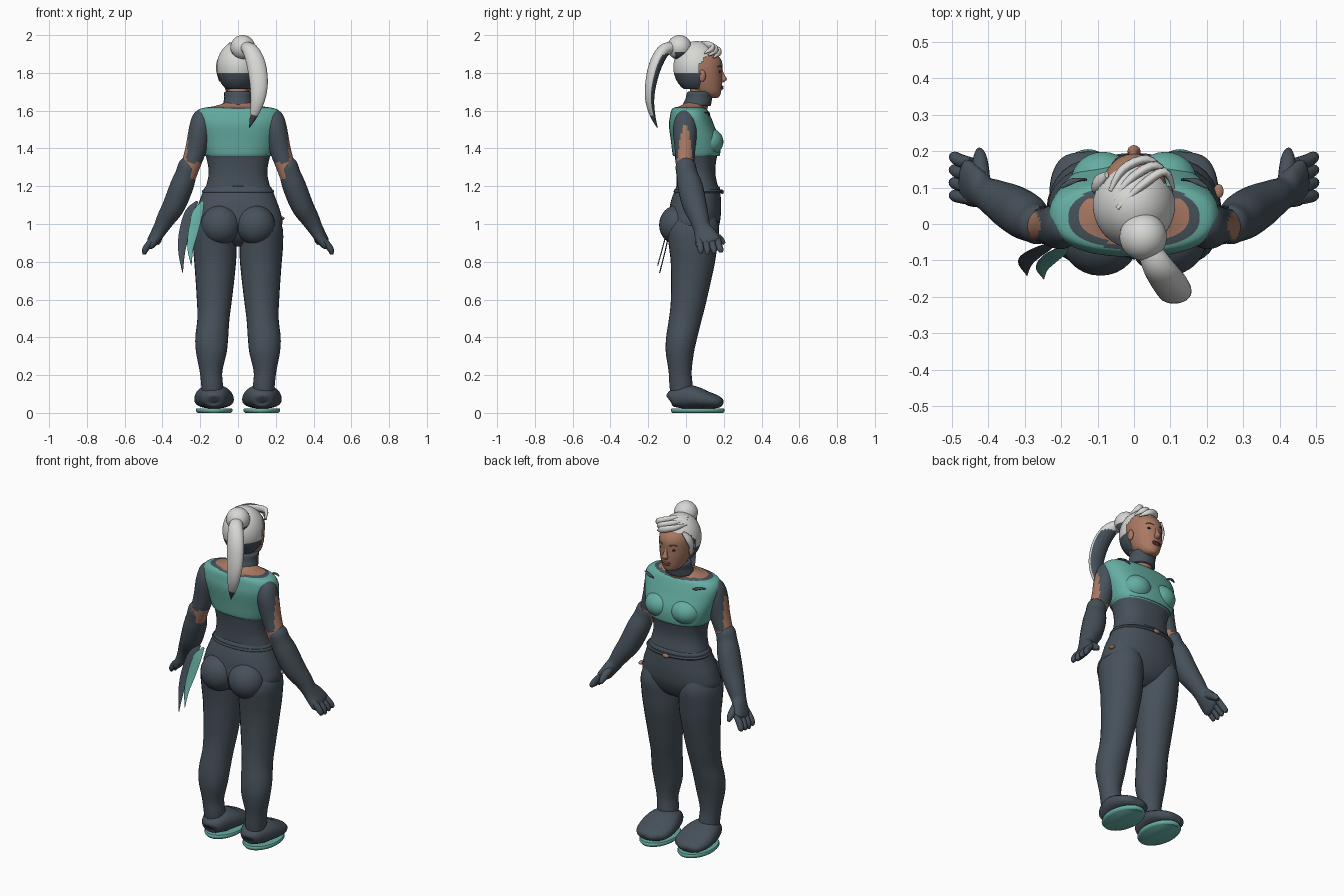
import bpy, bmesh, math
from mathutils import Vector


def make_mat(name, col):
    m = bpy.data.materials.new(name)
    m.diffuse_color = (*col, 1)
    return m


DARK = make_mat("slate cloth", (0.062, 0.082, 0.102))
TEAL = make_mat("teal cloth", (0.13, 0.42, 0.36))
SKIN = make_mat("skin", (0.40, 0.19, 0.125))
HAIR = make_mat("white hair", (0.68, 0.68, 0.66))
LIP = make_mat("lips", (0.27, 0.09, 0.07))
BLACK = make_mat("eye dark", (0.015, 0.015, 0.02))


def finish(name, bm, mats, rule=None, angle=50):
    bmesh.ops.recalc_face_normals(bm, faces=bm.faces)
    bm.normal_update()
    if rule:
        for f in bm.faces:
            f.material_index = rule(f.calc_center_median(), f.normal)
    me = bpy.data.meshes.new(name)
    bm.to_mesh(me)
    bm.free()
    for m in mats:
        me.materials.append(m)
    ob = bpy.data.objects.new(name, me)
    bpy.context.collection.objects.link(ob)
    bpy.ops.object.select_all(action='DESELECT')
    ob.select_set(True)
    bpy.context.view_layer.objects.active = ob
    bpy.ops.object.shade_smooth_by_angle(angle=math.radians(angle))
    return ob


def spline(rows, sub):
    """Catmull-Rom through rows of numbers."""
    out = []
    for i in range(len(rows) - 1):
        a, b, c, d = (rows[max(i - 1, 0)], rows[i], rows[i + 1], rows[min(i + 2, len(rows) - 1)])
        for k in range(sub):
            t = k / sub
            out.append([0.5 * (2 * q + (r - p) * t + (2 * p - 5 * q + 4 * r - s) * t * t
                               + (3 * q - p - 3 * r + s) * t ** 3) for p, q, r, s in zip(a, b, c, d)])
    out.append(list(rows[-1]))
    return out


def loft(name, rows, mats, rule=None, n=24, sub=4, level=False, power=2.0, ref=(1, 0, 0), angle=50):
    """Rows are x, y, z, half width, half depth; level keeps the rings flat."""
    rows = spline(rows, sub)
    bm = bmesh.new()
    rings = []
    for i, (x, y, z, rx, ry) in enumerate(rows):
        a, b = rows[max(i - 1, 0)], rows[min(i + 1, len(rows) - 1)]
        t = Vector((0, 0, 1)) if level else (Vector(b[:3]) - Vector(a[:3])).normalized()
        u = Vector(ref)
        u = (u - t * u.dot(t)).normalized()
        v = t.cross(u)
        ring = []
        for k in range(n):
            c, s = math.cos(math.tau * k / n), math.sin(math.tau * k / n)
            c = math.copysign(abs(c) ** (2 / power), c)
            s = math.copysign(abs(s) ** (2 / power), s)
            ring.append(bm.verts.new(Vector((x, y, z)) + u * c * max(rx, .001) + v * s * max(ry, .001)))
        rings.append(ring)
    for p, q in zip(rings, rings[1:]):
        for k in range(n):
            bm.faces.new((p[k], p[(k + 1) % n], q[(k + 1) % n], q[k]))
    bm.faces.new(rings[0][::-1])
    bm.faces.new(rings[-1])
    return finish(name, bm, mats, rule, angle)


def stack(name, rows, mats, **kw):
    """Level loft from rows of z, half width, back y, front y."""
    return loft(name, [(0, (b + f) / 2, z, w, (f - b) / 2) for z, w, b, f in rows], mats, level=True, **kw)


def ball(name, c, r, mats, rule=None, keep=None, seg=28):
    bm = bmesh.new()
    bmesh.ops.create_uvsphere(bm, u_segments=seg, v_segments=seg * 3 // 4, radius=1)
    for v in bm.verts:
        v.co = Vector([c[i] + v.co[i] * r[i] for i in range(3)])
    if keep:
        drop = [f for f in bm.faces if not keep(f.calc_center_median())]
        bmesh.ops.delete(bm, geom=drop, context='FACES')
    return finish(name, bm, mats, rule)


# Torso: crop top, midriff, and neckline with bare shoulders
def torso_rule(c, n):
    if c.z > 1.598:
        e = math.hypot(c.x / .185, (c.y - .02) / .092)
        if e < 1:
            return 2 if e < .84 else 0
    return 1 if c.z > 1.36 else 0


stack("torso", [(1.18, .175, -.05, .175), (1.27, .155, -.05, .155), (1.36, .17, -.06, .165),
                (1.365, .18, -.07, .18), (1.44, .205, -.08, .18), (1.52, .228, -.09, .15),
                (1.57, .232, -.085, .13), (1.602, .215, -.078, .115), (1.615, .18, -.065, .1),
                (1.625, .12, -.03, .09), (1.645, .06, 0, .08)],
      [DARK, TEAL, SKIN], rule=torso_rule, n=48, power=2.4, angle=60)
for s in (-1, 1):
    ball("bust", (s * .085, .115, 1.435), (.088, .083, .075), [TEAL])
    # slashes on the shoulder front
    loft("shoulder_slash", [(s * .13, .122, 1.575, .004, .003), (s * .165, .119, 1.588, .009, .006),
                            (s * .2, .10, 1.59, .004, .003)], [DARK], n=8)

# Hips, buttocks and belt
stack("hips", [(.88, .05, .0, .08), (.92, .16, -.06, .14), (.99, .232, -.095, .175), (1.06, .226, -.09, .185),
               (1.12, .205, -.08, .185), (1.19, .178, -.055, .18), (1.2, .165, -.05, .17)],
      [DARK], n=40, power=2.2)
stack("belt", [(1.165, .188, -.062, .188), (1.172, .192, -.066, .194), (1.182, .186, -.062, .19)],
      [DARK], n=40, power=2.2, sub=2)
ball("buckle", (0, .192, 1.17), (.022, .008, .012), [SKIN], seg=12)
ball("hip_clip", (.232, .09, 1.03), (.014, .02, .01), [SKIN], seg=12)

for s in (-1, 1):
    ball("buttock", (s * .092, -.045, .995), (.105, .097, .105), [DARK])
    # Legs
    leg = [(1.06, .05, .2, -.05, .15), (.98, .015, .236, -.1, .175), (.88, .008, .238, -.09, .165),
           (.78, .012, .23, -.08, .15), (.6, .032, .218, -.08, .11), (.5, .045, .215, -.09, .085),
           (.4, .052, .226, -.105, .06), (.32, .06, .222, -.107, .042), (.22, .083, .203, -.092, .03),
           (.15, .08, .195, -.088, .035), (.09, .08, .19, -.08, .04)]
    loft("leg", [(s * (a + b) / 2, (c + d) / 2, z, (b - a) / 2, (d - c) / 2) for z, a, b, c, d in leg],
         [DARK], level=True, n=28)
    # Boots with coloured soles
    loft("boot", [(s * .128, -.09, .07, .02, .02), (s * .128, -.078, .075, .055, .042),
                  (s * .128, -.02, .085, .083, .062), (s * .128, .04, .083, .1, .06),
                  (s * .126, .11, .068, .104, .046), (s * .124, .165, .058, .085, .034),
                  (s * .122, .19, .052, .045, .02), (s * .122, .197, .05, .01, .006)],
         [DARK], n=28, power=2.3)
    loft("boot_strap", [(s * .125 + d, .085, z, .008, .005) for d, z in
                        ((-.085, .1), (-.04, .122), (.04, .122), (.085, .1))], [DARK], n=8, ref=(0, 1, 0))
    loft("sole", [(s * .126, .062, 0, .088, .135), (s * .126, .062, .012, .098, .143),
                  (s * .126, .062, .024, .094, .138)], [TEAL], level=True, n=36, sub=2)

    # Upper arm with an open outer sleeve
    def sleeve_rule(c, n, s=s):
        top = 1.53 - 9 * (c.y + .005) ** 2 * 14
        return 1 if c.z < 1.325 or (n.x * s > .3 and c.z < top) else 0
    loft("upper_arm", [(s * .175, .005, 1.585, .03, .035), (s * .19, .0, 1.56, .052, .055),
                       (s * .202, -.005, 1.5, .058, .064), (s * .222, -.005, 1.4, .056, .055),
                       (s * .25, -.005, 1.31, .05, .048), (s * .268, .0, 1.25, .045, .045)],
         [DARK, SKIN], rule=sleeve_rule, n=32, sub=6)
    # Long glove
    loft("glove", [(s * .258, -.003, 1.315, .045, .046), (s * .262, -.002, 1.308, .054, .054),
                   (s * .275, .005, 1.265, .056, .056), (s * .298, .022, 1.2, .062, .066),
                   (s * .338, .046, 1.1, .06, .064), (s * .38, .07, 1.03, .05, .052),
                   (s * .408, .084, .98, .04, .046), (s * .43, .1, .945, .034, .058),
                   (s * .457, .115, .905, .026, .066), (s * .468, .122, .89, .014, .05)], [DARK])
    # Fingers and thumb
    for i in range(4):
        y = .068 + i * .033
        loft("finger", [(s * .445, y, .925, .015, .016), (s * .474, y + .006, .89, .018, .018),
                        (s * .492, y + .01 + i * .002, .862, .016, .016),
                        (s * .496, y + .01 + i * .002, .838 + abs(i - 1) * .006, .008, .008)],
             [DARK, SKIN], rule=lambda c, n: int(n.z < -.85), n=12)
    loft("thumb", [(s * .415, .105, .965, .022, .022), (s * .42, .15, .94, .023, .022),
                   (s * .422, .185, .915, .018, .018), (s * .424, .203, .895, .008, .008)], [DARK], n=14)

# Neck and high collar
loft("neck", [(0, .05, 1.6, .06, .06), (0, .07, 1.66, .058, .058), (0, .085, 1.73, .055, .06)],
     [SKIN], level=True)
loft("collar", [(0, .055, 1.625, .07, .068), (0, .057, 1.63, .08, .075), (0, .068, 1.665, .073, .07),
                (0, .075, 1.695, .073, .07), (0, .076, 1.702, .064, .06)], [DARK], level=True)

# Head and face
stack("head", [(1.668, .018, .125, .165), (1.676, .038, .09, .178), (1.70, .062, .04, .186), (1.75, .08, .0, .192),
               (1.80, .09, -.02, .192), (1.86, .092, -.03, .19), (1.905, .082, -.02, .158),
               (1.94, .045, .01, .11)], [SKIN], n=32)
loft("nose", [(0, .185, 1.815, .008, .008), (0, .195, 1.785, .011, .012), (0, .2, 1.765, .018, .016),
              (0, .19, 1.75, .012, .008)], [SKIN], n=12, level=True)
for z in (1.727, 1.717):
    ball("lip", (0, .187, z), (.026, .012, .006), [LIP], seg=14)
for s in (-1, 1):
    ball("eye", (s * .036, .176, 1.806), (.016, .008, .007), [BLACK], seg=14)
    loft("eyebrow", [(s * .016, .189, 1.829, .003, .003), (s * .038, .182, 1.837, .005, .004),
                     (s * .06, .165, 1.832, .002, .002)], [DARK], n=8)
    ball("ear", (s * .095, .085, 1.785), (.012, .02, .032), [SKIN], seg=14)

# Hair: white cap over a dark undercut
ball("hair_cap", (0, .055, 1.83), (.113, .122, .138), [HAIR, DARK], seg=56,
     rule=lambda c, n: int(c.z < 1.803),
     keep=lambda c: c.z > 1.715 and (c.z > 1.895 or c.y < .075 + max(0, c.z - 1.85) * .9))
for i in range(3):
    d = i * .024
    loft("fringe_strand", [(-.065 + d * .4, .09 - d, 1.935 + d * .4, .006, .006),
                           (-.03 + d, .15 - d, 1.928 + d * .5, .017, .012),
                           (.035 + d, .177 - d * .7, 1.91 + d * .5, .018, .012),
                           (.085 + d * .5, .145 - d, 1.88 + d * .5, .004, .004)],
         [HAIR], n=12, ref=(0, 0, 1))
loft("side_lock", [(-.075, .135, 1.905, .006, .01), (-.098, .115, 1.865, .012, .022),
                   (-.106, .1, 1.82, .011, .018), (-.1, .1, 1.765, .003, .004)], [HAIR], n=12)
ball("bun", (.025, -.035, 1.935), (.065, .065, .065), [HAIR, DARK],
     rule=lambda c, n: int(c.z < 1.912 and c.y > -.06))
loft("ponytail", [(.035, -.06, 1.935, .03, .03), (.065, -.115, 1.92, .042, .034), (.095, -.158, 1.85, .05, .035),
                  (.11, -.185, 1.75, .048, .03), (.105, -.192, 1.66, .038, .024),
                  (.085, -.178, 1.58, .022, .015), (.06, -.152, 1.51, .002, .002)], [HAIR, DARK],
     rule=lambda c, n: int(c.z < 1.575 or (n.y > .35 and c.z < 1.9)), sub=6)


# Two curved cloth tails hanging at the hip
for name, mat, pts in (
        ("hip_tail_dark", DARK, [(-.215, -.05, 1.12, .006), (-.255, -.07, 1.06, .026), (-.285, -.09, .95, .028),
                                 (-.298, -.112, .85, .018), (-.293, -.14, .74, .001)]),
        ("hip_tail_teal", TEAL, [(-.185, -.06, 1.12, .006), (-.212, -.08, 1.06, .026), (-.237, -.102, .96, .026),
                                 (-.252, -.125, .87, .016), (-.247, -.15, .78, .001)])):
    loft(name, [(x, y, z, w, .003) for x, y, z, w in pts], [mat], n=12)
